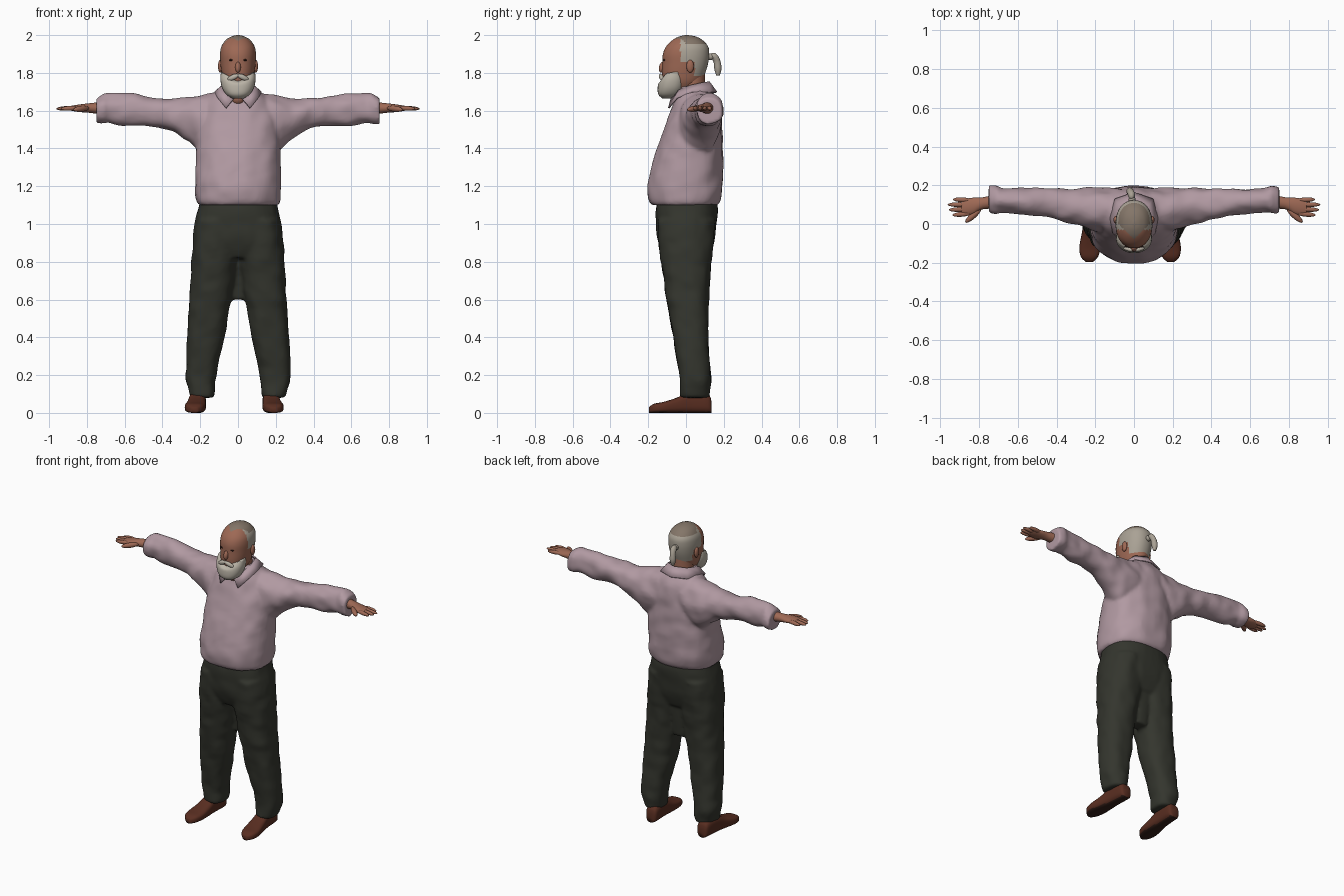
import bpy, bmesh, math
from mathutils import Vector, Matrix, noise

if "Cube" in bpy.data.objects:
    bpy.data.objects.remove(bpy.data.objects["Cube"])


def material(name, *rgb):
    mat = bpy.data.materials.new(name)
    mat.use_nodes = True
    mat.diffuse_color = (*rgb, 1)
    shader = next(n for n in mat.node_tree.nodes if n.type == "BSDF_PRINCIPLED")
    shader.inputs["Base Color"].default_value = (*rgb, 1)
    shader.inputs["Roughness"].default_value = 0.8
    return mat


SKIN = material("skin", 0.34, 0.14, 0.09)
HAIR = material("grey hair", 0.40, 0.36, 0.30)
STUBBLE = material("thin hair", 0.23, 0.18, 0.14)
BEARD = material("pale beard", 0.50, 0.46, 0.39)
SHIRT = material("pink shirt", 0.44, 0.32, 0.36)
TROUSERS = material("dark green cloth", 0.034, 0.036, 0.027)
LEATHER = material("brown leather", 0.10, 0.027, 0.015)
SOLE = material("dark brown", 0.035, 0.014, 0.01)


def smooth_rings(rings, steps):
    """Catmull-Rom interpolation between the given cross-sections."""
    out = []
    for i in range(len(rings) - 1):
        a, b, c, d = (rings[min(max(i + k, 0), len(rings) - 1)] for k in (-1, 0, 1, 2))
        for s in range(steps):
            t = s / steps
            out.append([q + t / 2 * (r - p + t * (2 * p - 5 * q + 4 * r - e + t * (3 * q - p - 3 * r + e)))
                        for p, q, r, e in zip(a, b, c, d)])
    return out + [rings[-1]]


def loft(bm, axis, rings, side=1, power=2, folds=0, count=32, steps=4):
    """Rings are (position, low u, high u, low v, high v) along one axis."""
    loops = []
    for pos, u0, u1, v0, v1 in smooth_rings(rings, steps):
        loop = []
        for k in range(count):
            ang = math.tau * k / count
            cu, cv = math.cos(ang), math.sin(ang)
            u = (u0 + u1) / 2 + (u1 - u0) / 2 * math.copysign(abs(cu) ** (2 / power), cu)
            v = (v0 + v1) / 2 + (v1 - v0) / 2 * math.copysign(abs(cv) ** (2 / power), cv)
            bump = folds * noise.noise(Vector((u, v, pos)) * 14 + Vector((side, side, 0)))
            u, v = u + bump * cu, v + bump * cv
            x, y, z = {"x": (pos, u, v), "y": (u, pos, v), "z": (u, v, pos)}[axis]
            loop.append(bm.verts.new((x * side, y, z)))
        loops.append(loop)
    for a, b in zip(loops, loops[1:]):
        for k in range(count):
            n = (k + 1) % count
            bm.faces.new((a[k], a[n], b[n], b[k]))
    bm.faces.new(loops[0])
    bm.faces.new(loops[-1])


def centred(rings):
    """Expand (position, half width, low, high) to a symmetric ring."""
    return [(p, -w, w, lo, hi) for p, w, lo, hi in rings]


def blob(bm, centre, radii, aim=(0, 0, 1)):
    turn = Vector(aim).to_track_quat("Z", "Y").to_matrix().to_4x4()
    bmesh.ops.create_uvsphere(bm, u_segments=16, v_segments=10, radius=1,
                              matrix=Matrix.Translation(centre) @ turn @ Matrix.Diagonal((*radii, 1)))


def finger(bm, start, end, radius):
    start, end = Vector(start), Vector(end)
    blob(bm, (start + end) / 2, (radius, radius, (end - start).length / 2), end - start)


def finish(name, bm, mats, rule=None, voxel=0):
    bmesh.ops.recalc_face_normals(bm, faces=bm.faces)
    for f in bm.faces:
        f.smooth = True
        if rule:
            f.material_index = rule(f.calc_center_median())
    mesh = bpy.data.meshes.new(name)
    bm.to_mesh(mesh)
    bm.free()
    for m in mats:
        mesh.materials.append(m)
    obj = bpy.data.objects.new(name, mesh)
    bpy.context.collection.objects.link(obj)
    if voxel:
        mod = obj.modifiers.new("fuse", "REMESH")
        mod.mode, mod.voxel_size, mod.use_smooth_shade = "VOXEL", voxel, True
        mod = obj.modifiers.new("soften", "SMOOTH")
        mod.factor, mod.iterations = 0.5, 4
    return obj


# Shirt: body and both sleeves fused into one cloth
bm = bmesh.new()
loft(bm, "z", centred([
    (1.10, .213, -.185, .17), (1.13, .224, -.2, .188), (1.22, .228, -.2, .196),
    (1.35, .224, -.168, .196), (1.45, .22, -.135, .192), (1.55, .21, -.1, .188),
    (1.63, .18, -.07, .178), (1.68, .14, -.052, .155), (1.73, .08, -.04, .12)]),
    power=2.3, folds=.008, count=48)
for side in (-1, 1):
    loft(bm, "x", [
        (.08, -.03, .18, 1.42, 1.70), (.19, -.04, .19, 1.38, 1.685), (.27, -.01, .188, 1.44, 1.668),
        (.36, .01, .185, 1.495, 1.667), (.48, .04, .182, 1.52, 1.677), (.6, .048, .186, 1.518, 1.694),
        (.68, .06, .188, 1.535, 1.69), (.71, .052, .2, 1.53, 1.69), (.75, .055, .193, 1.53, 1.665)],
        side, folds=.012)
finish("shirt", bm, [SHIRT], voxel=.011)

# Collar: folded strip, mirrored
bm = bmesh.new()
upper = [(0, .125, 1.755), (.07, .09, 1.75), (.083, .02, 1.735), (.07, -.04, 1.71), (.02, -.08, 1.67)]
lower = [(0, .165, 1.70), (.1, .13, 1.70), (.125, .03, 1.70), (.11, -.05, 1.67), (.065, -.095, 1.615)]
top, low = [[bm.verts.new(p) for p in row] for row in (upper, lower)]
for i in range(len(top) - 1):
    bm.faces.new((top[i], low[i], low[i + 1], top[i + 1]))
collar = finish("collar", bm, [SHIRT])
collar.modifiers.new("both sides", "MIRROR").use_clip = True
collar.modifiers.new("cloth", "SOLIDIFY").thickness = .008

# Trousers: hips, legs and the hanging crotch fused together
bm = bmesh.new()
loft(bm, "z", centred([
    (1.14, .2, -.15, .16), (1.08, .212, -.16, .17), (1.0, .23, -.157, .162),
    (.9, .236, -.148, .15), (.82, .19, -.11, .12)]), power=2.4, folds=.005)
loft(bm, "z", centred([(.86, .07, -.06, .11), (.72, .06, -.02, .1), (.6, .05, .0, .085)]), power=3)
for side in (-1, 1):
    loft(bm, "z", [
        (1.02, .01, .222, -.15, .155), (.9, .002, .238, -.145, .148), (.78, .012, .247, -.128, .133),
        (.6, .04, .257, -.103, .122), (.4, .072, .27, -.07, .12), (.2, .115, .278, -.036, .13),
        (.13, .122, .265, -.03, .128), (.08, .13, .25, -.03, .125)], side, power=2.4, folds=.009)
finish("trousers", bm, [TROUSERS], voxel=.011)

for side, label in ((-1, "right"), (1, "left")):
    # Shoe, slightly further out on the right foot
    bm = bmesh.new()
    c = .195 - .02 * side
    loft(bm, "y", [(y, c + out - w, c + out + w, 0, h) for y, w, h, out in (
        (.135, .025, .06, -.005), (.115, .04, .1, -.005), (.02, .044, .11, 0), (-.05, .05, .08, .005),
        (-.12, .055, .058, .012), (-.17, .044, .048, .015), (-.196, .018, .03, .015))], side, power=3)
    finish(label + "_shoe", bm, [LEATHER, SOLE], lambda p: int(p.z < .008))

    # Hand with four fingers and a thumb
    bm = bmesh.new()
    loft(bm, "x", [
        (.68, .08, .16, 1.575, 1.65), (.78, .076, .138, 1.588, 1.64), (.83, .05, .136, 1.592, 1.634),
        (.87, .046, .13, 1.597, 1.628), (.89, .052, .124, 1.602, 1.624)], side)
    for i, tip in enumerate((.938, .956, .962, .935)):
        y = .054 + .023 * i
        finger(bm, (side * .84, y, 1.615), (side * tip, y + .004 * (i - 2), 1.61), .0125)
    finger(bm, (side * .79, .08, 1.615), (side * .87, .008, 1.605), .016)
    finish(label + "_hand", bm, [SKIN])

    # Ear and eye
    bm = bmesh.new()
    blob(bm, (side * .094, .022, 1.835), (.012, .02, .034))
    finish(label + "_ear", bm, [SKIN])
    bm = bmesh.new()
    blob(bm, (side * .036, -.115, 1.868), (.013, .006, .005))
    finish(label + "_eye", bm, [SOLE])


# Head, coloured by hairline
def hairline(p):
    if p.z > 1.955 and p.y > -.08 + abs(p.x):
        return 2
    sides = p.y > -.03 and p.z > 1.86
    nape = p.y > .045 and p.z > 1.785
    return int(sides or nape)


bm = bmesh.new()
loft(bm, "z", centred([
    (1.70, .05, -.11, .03), (1.75, .076, -.122, .08), (1.8, .087, -.127, .102), (1.85, .093, -.125, .117),
    (1.9, .095, -.122, .123), (1.94, .088, -.105, .117), (1.975, .064, -.07, .086),
    (1.993, .034, -.035, .05), (2.0, .006, -.004, .012)]), power=2.15, count=64, steps=6)
finish("head", bm, [SKIN, HAIR, STUBBLE], hairline)

bm = bmesh.new()
blob(bm, (0, -.125, 1.83), (.015, .018, .03), (0, .25, 1))
finish("nose", bm, [SKIN])

# Neck and open throat
bm = bmesh.new()
loft(bm, "z", centred([(1.64, .075, -.04, .1), (1.74, .068, -.035, .1), (1.82, .065, -.03, .1)]))
blob(bm, (0, -.035, 1.665), (.042, .045, .04))
finish("neck", bm, [SKIN])

# Beard, lower around the mouth, with a moustache
bm = bmesh.new()
loft(bm, "z", centred([
    (1.665, .03, -.125, -.06), (1.685, .062, -.146, -.03), (1.72, .084, -.15, -.008),
    (1.765, .093, -.143, .0), (1.805, .09, -.122, -.01)]), power=2.3)
for v in bm.verts:
    if v.co.z > 1.74 and v.co.y < -.07:
        v.co.z -= (v.co.z - 1.74) * .75 * math.exp(-(v.co.x / .055) ** 2)
for side in (-1, 1):
    blob(bm, (side * .026, -.131, 1.777), (.011, .014, .034), (side, .25, -.45))
finish("beard", bm, [BEARD])

# Ponytail and its knot
bm = bmesh.new()
loft(bm, "z", [(1.785, -.03, -.012, .16, .178), (1.82, -.04, -.002, .15, .188), (1.86, -.035, .0, .145, .183),
               (1.89, -.03, .005, .125, .17), (1.905, -.02, -.005, .135, .155)], count=16)
blob(bm, (-.01, .125, 1.885), (.018, .025, .018))
finish("ponytail", bm, [HAIR])
